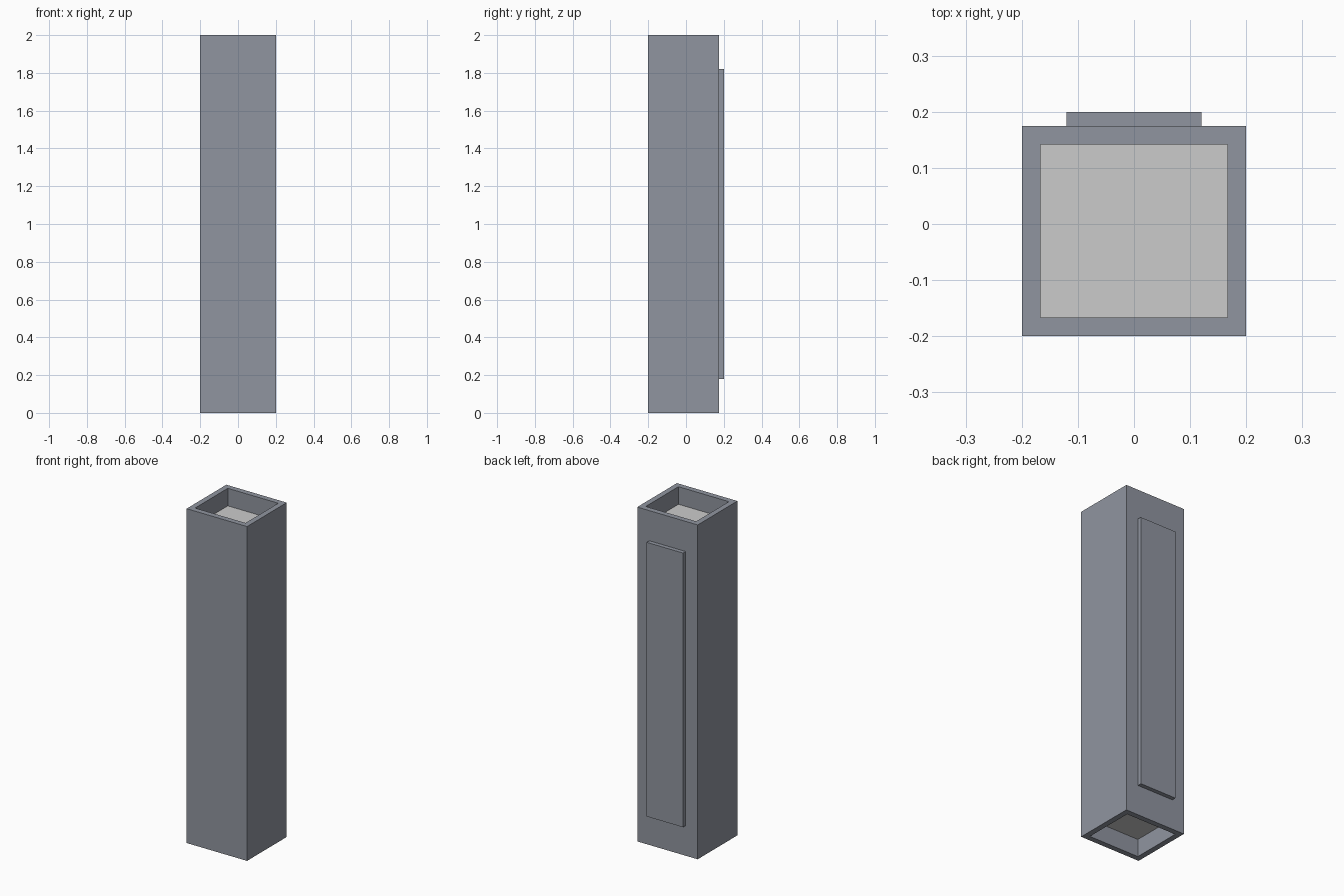
import bpy
import bmesh

if "Cube" in bpy.data.objects:
    bpy.data.objects.remove(bpy.data.objects["Cube"])

W = 0.033                      # wall thickness
X, Y0, Y1, H = 0.2, -0.2, 0.175, 2.0
RECESS = 0.105                 # depth of the open ends

body_mat = bpy.data.materials.new("dark_slate")
body_mat.diffuse_color = (0.28, 0.30, 0.35, 1)
body_mat.use_nodes = True
body_mat.node_tree.nodes["Principled BSDF"].inputs["Base Color"].default_value = body_mat.diffuse_color


def finish(bm, name, mat=None):
    bmesh.ops.recalc_face_normals(bm, faces=bm.faces)
    mesh = bpy.data.meshes.new(name)
    bm.to_mesh(mesh)
    bm.free()
    obj = bpy.data.objects.new(name, mesh)
    bpy.context.collection.objects.link(obj)
    if mat:
        mesh.materials.append(mat)
    return obj


def box(name, lo, hi, mat=None):
    bm = bmesh.new()
    bmesh.ops.create_cube(bm, size=1)
    for v in bm.verts:
        v.co = [lo[i] if v.co[i] < 0 else hi[i] for i in range(3)]
    return finish(bm, name, mat)


def tube(name, mat):
    bm = bmesh.new()

    def ring(inset, z):
        x, a, b = X - inset, Y0 + inset, Y1 - inset
        return [bm.verts.new((px, py, z))
                for px, py in ((-x, a), (x, a), (x, b), (-x, b))]

    # outer bottom, outer top, inner top, inner bottom, closed into a loop
    rings = [ring(0, 0), ring(0, H), ring(W, H), ring(W, 0)]
    for k in range(4):
        a, b = rings[k], rings[(k + 1) % 4]
        for i in range(4):
            j = (i + 1) % 4
            bm.faces.new((a[i], a[j], b[j], b[i]))
    return finish(bm, name, mat)


# Square hollow column
tube("column_shell", body_mat)

# Light core set back from both open ends
box("inner_core", (-X + W, Y0 + W, RECESS), (X - W, Y1 - W, H - RECESS))

# Raised panel on the back
box("back_panel", (-0.12, Y1, 0.18), (0.12, 0.2, 1.82), body_mat)
